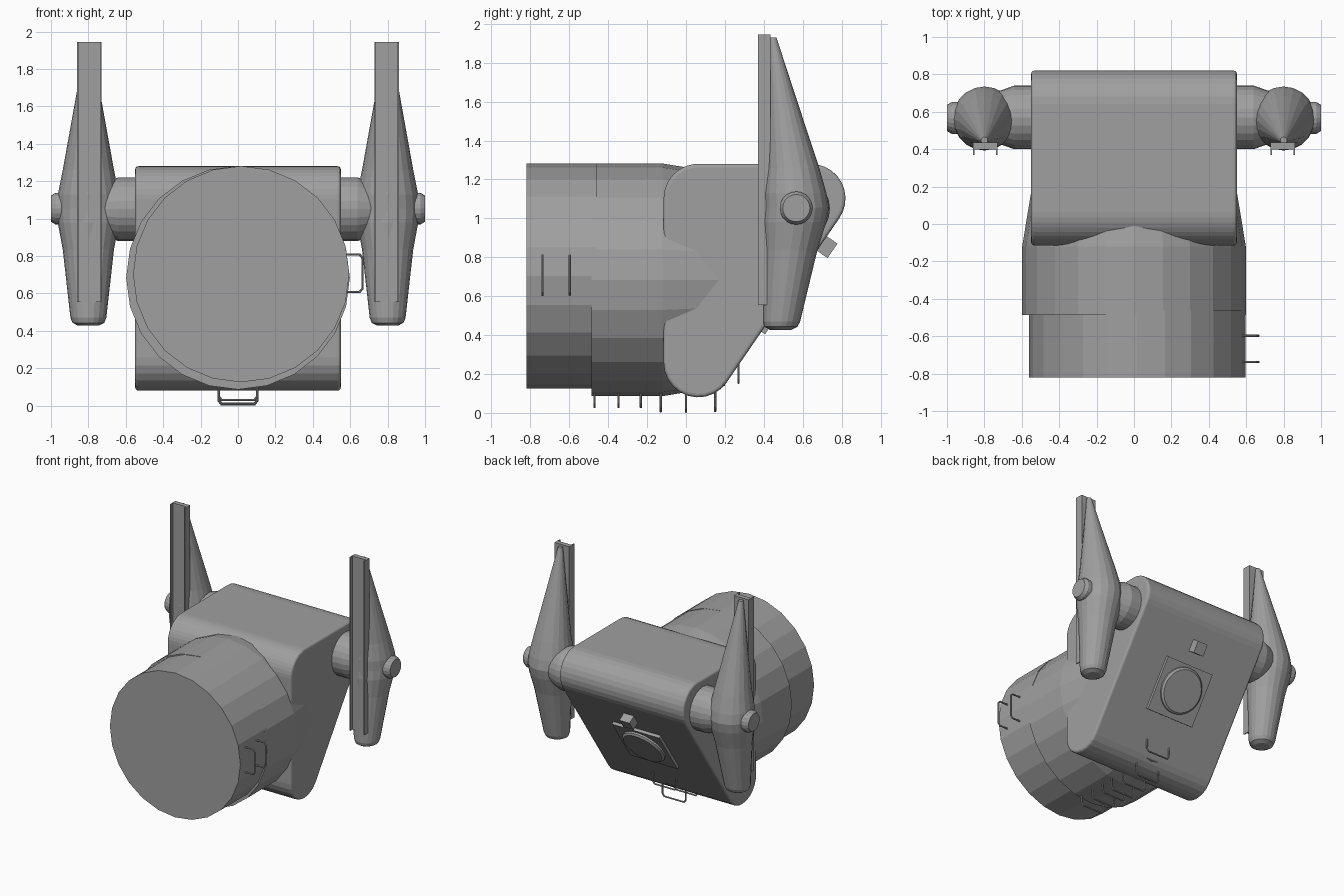
import bpy, bmesh, math
from mathutils import Vector, Matrix

if "Cube" in bpy.data.objects:
    bpy.data.objects.remove(bpy.data.objects["Cube"])

grey = bpy.data.materials.new("plain_grey")
grey.diffuse_color = (0.35, 0.35, 0.35, 1)
grey.use_nodes = True
grey.node_tree.nodes["Principled BSDF"].inputs["Base Color"].default_value = grey.diffuse_color


def finish(name, bm):
    bmesh.ops.recalc_face_normals(bm, faces=bm.faces)
    me = bpy.data.meshes.new(name)
    bm.to_mesh(me)
    bm.free()
    me.materials.append(grey)
    ob = bpy.data.objects.new(name, me)
    bpy.context.collection.objects.link(ob)
    return ob


def loft(name, rings):
    """Skin a list of equal-length point rings and cap both ends."""
    bm = bmesh.new()
    vs = [[bm.verts.new(p) for p in r] for r in rings]
    n = len(vs[0])
    for a, b in zip(vs, vs[1:]):
        for i in range(n):
            bm.faces.new((a[i], a[(i + 1) % n], b[(i + 1) % n], b[i]))
    bm.faces.new(vs[0])
    bm.faces.new(vs[-1])
    return finish(name, bm)


def ring(center, radius, axis, n):
    pts = []
    for i in range(n):
        a = 2 * math.pi * i / n
        u, v = radius * math.cos(a), radius * math.sin(a)
        off = {"x": (0, u, v), "y": (u, 0, v), "z": (u, v, 0)}[axis]
        pts.append(Vector(center) + Vector(off))
    return pts


def box(name, lo, hi, matrix=Matrix()):
    bm = bmesh.new()
    bmesh.ops.create_cube(bm, size=1)
    for v in bm.verts:
        v.co = matrix @ Vector([lo[k] + (v.co[k] + 0.5) * (hi[k] - lo[k]) for k in range(3)])
    return finish(name, bm)


def rod(name, pts, r=0.006):
    """Bent bar through the given points."""
    bm = bmesh.new()
    for a, b in zip(pts, pts[1:]):
        a, b = Vector(a), Vector(b)
        d = b - a
        m = Matrix.Translation((a + b) / 2) @ d.to_track_quat("Z", "Y").to_matrix().to_4x4()
        bmesh.ops.create_cone(bm, cap_ends=True, segments=8, radius1=r, radius2=r,
                              depth=d.length + r, matrix=m)
    return finish(name, bm)


# main housing: rounded three-corner profile extruded across x
R = 0.178
slope = math.atan2(-0.566, 0.824)
profile = []
for cy, cz, a0, a1 in ((0.063, 1.102, math.pi / 2, math.pi),
                       (0.063, 0.258, math.pi, 2 * math.pi + slope),
                       (0.642, 1.102, slope, math.pi / 2)):
    for i in range(11):
        a = a0 + (a1 - a0) * i / 10
        profile.append((cy + R * math.cos(a), cz + R * math.sin(a)))
housing = loft("housing", [[(x, y, z) for y, z in profile] for x in (-0.55, 0.55)])
bev = housing.modifiers.new("edge", "BEVEL")
bev.width, bev.segments = 0.018, 3
bev.limit_method, bev.angle_limit = "ANGLE", math.radians(50)

# front drum and the collar tapering into the housing
loft("front_drum", [ring((0.017, y, 0.703), 0.578, "y", 24) for y in (-0.82, -0.46)])
loft("drum_collar", [ring((0, y, 0.684), r, "y", 24)
                     for y, r in ((-0.487, 0.598), (-0.12, 0.598), (0.2, 0.545))])

# arms on both sides: axle, pod, end knob and channel rail
POD = ((1.93, 0.447, 0.018), (1.66, 0.488, 0.065), (1.26, 0.548, 0.137),
       (1.13, 0.559, 0.163), (1.055, 0.567, 0.168), (0.98, 0.557, 0.164),
       (0.835, 0.538, 0.137), (0.47, 0.491, 0.096), (0.443, 0.488, 0.085), (0.427, 0.486, 0.055))
for s, side in ((1, "right"), (-1, "left")):
    loft("axle_" + side, [ring((s * x, 0.57, 1.05), r, "x", 24)
                          for x, r in ((0.5, 0.17), (0.64, 0.17), (0.74, 0.135))])
    loft("end_knob_" + side, [ring((s * x, 0.567, 1.053), r, "x", 20)
                              for x, r in ((0.9, 0.085), (0.975, 0.085), (1.0, 0.07))])
    loft("pod_" + side, [ring((s * 0.8, y, z), r, "z", 20) for z, y, r in POD])
    c = s * 0.795
    box("rail_base_" + side, (c - 0.065, 0.398, 0.555), (c + 0.065, 0.435, 1.945))
    for e in (-1, 1):
        x = c + e * 0.062
        box("rail_flange_" + side, (x - 0.004, 0.37, 0.555), (x + 0.004, 0.4, 1.945))

# fittings on the sloping back face: local x across, y up the slope, z outward
M = Matrix(((1, 0, 0, 0), (0, 0.566, 0.824, 0.21), (0, 0.824, -0.566, 0.157), (0, 0, 0, 1)))
box("hatch_plate", (-0.21, 0.315, -0.02), (0.21, 0.725, 0.022), M)
loft("hatch_disc", [[M @ p for p in ring((0, 0.53, z), r, "z", 32)]
                    for z, r in ((0.0, 0.175), (0.036, 0.175), (0.048, 0.16))])
box("sensor_block", (-0.045, 0.82, -0.02), (0.045, 0.91, 0.065), M)

# climbing rungs underneath and grab handles on the right of the drum
for y, low, top in ((-0.47, 0.03, 0.11), (-0.347, 0.03, 0.11), (-0.232, 0.03, 0.11),
                    (-0.13, 0.008, 0.11), (0.0, 0.006, 0.11), (0.15, 0.01, 0.13), (0.27, 0.155, 0.26)):
    rod("rung", [(-0.103, y, top), (-0.103, y, low + 0.02), (-0.088, y, low),
                 (0.088, y, low), (0.103, y, low + 0.02), (0.103, y, top)])
for y in (-0.738, -0.597):
    rod("grab_handle", [(0.57, y, 0.808), (0.65, y, 0.808), (0.665, y, 0.79),
                        (0.665, y, 0.625), (0.65, y, 0.607), (0.57, y, 0.607)])
